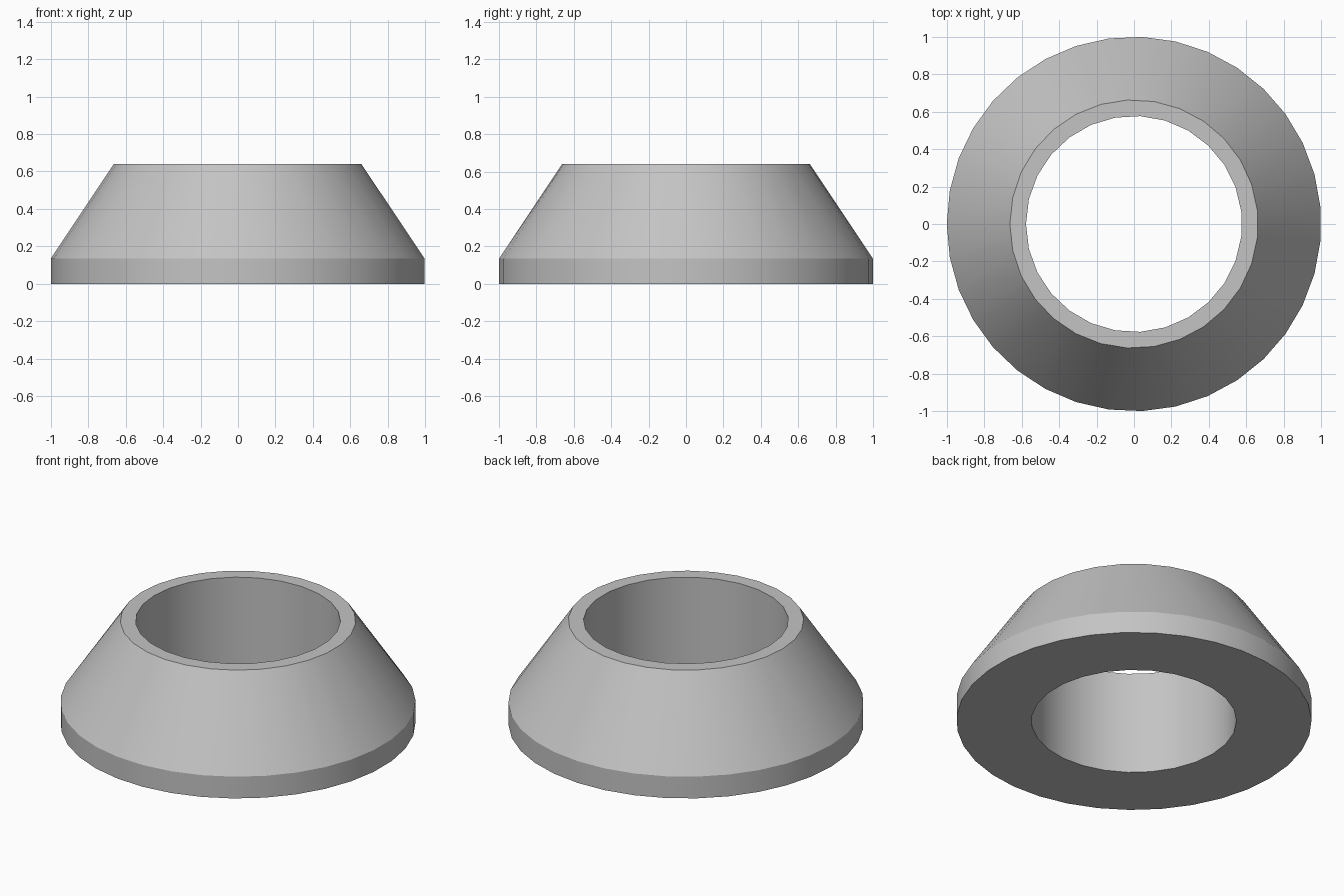
import bpy, bmesh, math

if "Cube" in bpy.data.objects:
    bpy.data.objects.remove(bpy.data.objects["Cube"])

BASE_H, HEIGHT = 0.135, 0.64


def make_material(name, rgb):
    mat = bpy.data.materials.new(name)
    mat.use_nodes = True
    mat.diffuse_color = (*rgb, 1)
    mat.node_tree.nodes["Principled BSDF"].inputs["Base Color"].default_value = (*rgb, 1)
    return mat


def ring(bm, radius, z, sides):
    """Circle of vertices, with the first one on the -x side."""
    turn = math.tau / sides
    return [bm.verts.new((-radius * math.cos(i * turn), -radius * math.sin(i * turn), z))
            for i in range(sides)]


def bridge(bm, a, b):
    """Join two rings, which may have different side counts."""
    n, m = len(a), len(b)
    if n == m:
        for i in range(n):
            bm.faces.new((a[i - 1], a[i], b[i], b[i - 1]))
        return
    i = j = 0
    while i < n or j < m:
        if j == m or (i < n and (i + 1) / n <= (j + 1) / m):
            bm.faces.new((a[i], a[(i + 1) % n], b[j % m]))
            i += 1
        else:
            bm.faces.new((a[i % n], b[(j + 1) % m], b[j]))
            j += 1


# Tapered collar: straight base band, cone, flat rim and cylindrical bore
bm = bmesh.new()
rings = [ring(bm, *spec) for spec in (
    (1.0, 0, 35),
    (1.0, BASE_H, 35),
    (0.663, HEIGHT, 29),
    (0.577, HEIGHT, 27),
    (0.577, 0, 27),
)]
for k, lower in enumerate(rings):
    bridge(bm, lower, rings[(k + 1) % len(rings)])
bmesh.ops.recalc_face_normals(bm, faces=bm.faces)

mesh = bpy.data.meshes.new("tapered_collar")
bm.to_mesh(mesh)
bm.free()
mesh.materials.append(make_material("light grey", (0.55, 0.55, 0.55)))
collar = bpy.data.objects.new("tapered_collar", mesh)
bpy.context.scene.collection.objects.link(collar)

# Smooth round walls, crisp rims
bpy.context.view_layer.objects.active = collar
collar.select_set(True)
bpy.ops.object.shade_smooth_by_angle(angle=math.radians(25))
